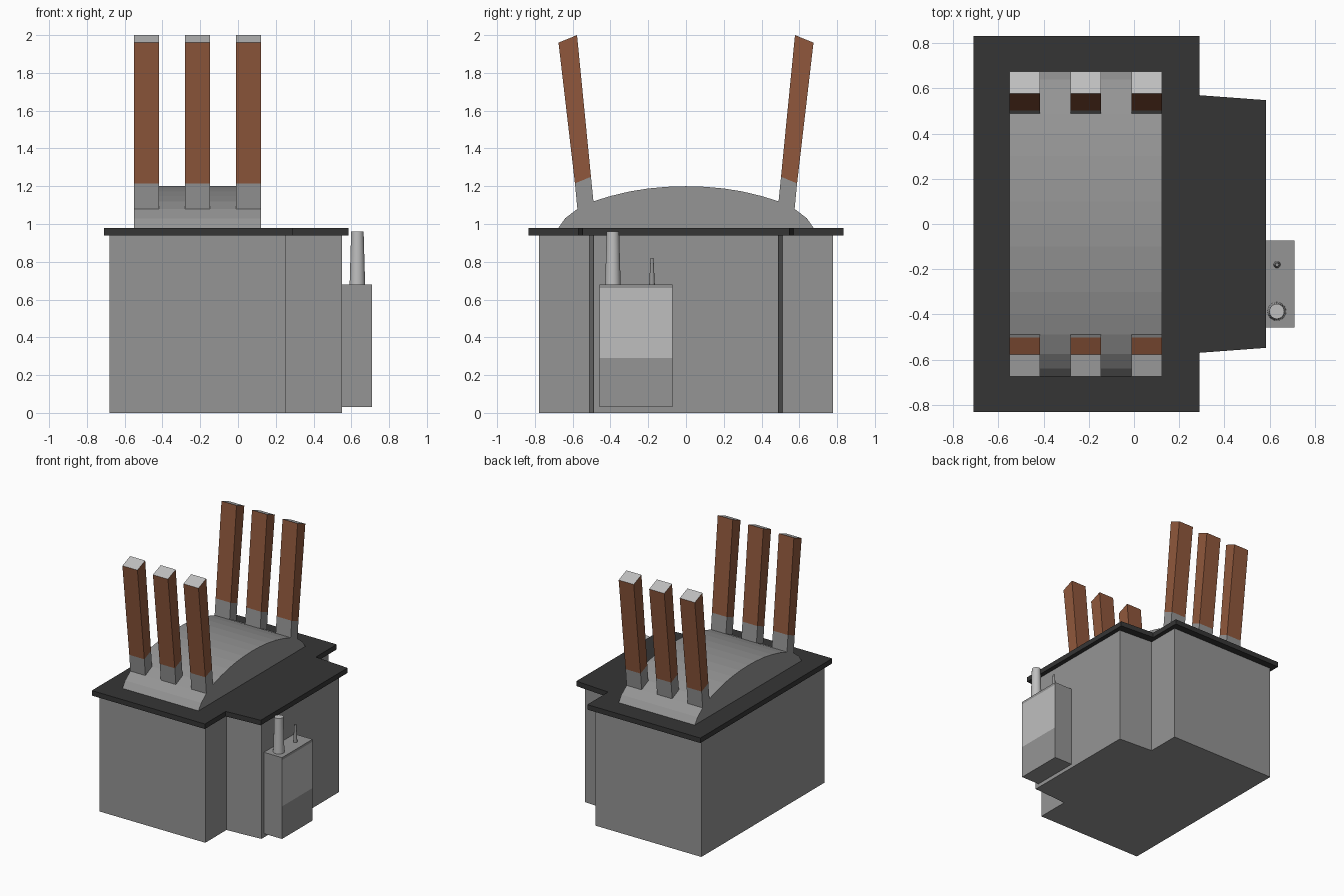
import bpy
import bmesh
from mathutils import Vector

cube = bpy.data.objects.get("Cube")
if cube:
    bpy.data.objects.remove(cube, do_unlink=True)


def make_material(name, rgb):
    mat = bpy.data.materials.new(name)
    mat.use_nodes = True
    mat.diffuse_color = (*rgb, 1)
    mat.node_tree.nodes["Principled BSDF"].inputs["Base Color"].default_value = (*rgb, 1)
    return mat


GREY = make_material("mid grey", (0.3, 0.3, 0.3))
LIGHT = make_material("light grey", (0.52, 0.52, 0.52))
DARK = make_material("charcoal", (0.036, 0.036, 0.036))
BROWN = make_material("brown", (0.28, 0.097, 0.045))


def finish(bm, name, *mats):
    bmesh.ops.recalc_face_normals(bm, faces=bm.faces)
    mesh = bpy.data.meshes.new(name)
    bm.to_mesh(mesh)
    bm.free()
    for mat in mats:
        mesh.materials.append(mat)
    obj = bpy.data.objects.new(name, mesh)
    bpy.context.collection.objects.link(obj)
    return obj


def prism(points, offset):
    """Closed profile of 3D points, extruded by an offset."""
    bm = bmesh.new()
    face = bm.faces.new([bm.verts.new(p) for p in points])
    ext = bmesh.ops.extrude_face_region(bm, geom=[face], use_keep_orig=True)
    moved = [v for v in ext["geom"] if isinstance(v, bmesh.types.BMVert)]
    bmesh.ops.translate(bm, verts=moved, vec=Vector(offset))
    bmesh.ops.recalc_face_normals(bm, faces=bm.faces)
    return bm


def tee_outline(left, step, right, half, inner, outer, z):
    """Plan outline of a block with a tapered bay on its +x side."""
    side = [(left, half), (step, half), (step, inner), (right, outer)]
    return ([(x, y, z) for x, y in side]
            + [(x, -y, z) for x, y in reversed(side)])


# Housing and its overhanging lid
finish(prism(tee_outline(-0.68, 0.255, 0.55, 0.777, 0.51, 0.49, 0), (0, 0, 0.94)),
       "housing", GREY)
finish(prism(tee_outline(-0.71, 0.29, 0.585, 0.833, 0.57, 0.548, 0.94), (0, 0, 0.04)),
       "lid", DARK)

# Arched cover on the lid
half_arch = [(0.675, 0.98), (0.64, 1.03), (0.575, 1.08), (0.49, 1.12), (0.4, 1.148),
             (0.3, 1.172), (0.2, 1.188), (0.1, 1.197)]
arch = half_arch + [(0, 1.2)] + [(-y, z) for y, z in reversed(half_arch)]
finish(prism([(-0.55, y, z) for y, z in arch], (0.673, 0, 0)), "arched_cover", GREY)

# Two rows of three splayed posts: grey foot, brown sleeve, light slanted end
foot = [(0.575, 1.08), (0.49, 1.12), (0.503, 1.25), (0.588, 1.215)]
sleeve = [(0.588, 1.215), (0.503, 1.25), (0.577, 2.0), (0.675, 1.96)]
for side, row in ((-1, "front"), (1, "back")):
    for i, x in enumerate((-0.55, -0.28, -0.01)):
        width = (0.133, 0, 0)
        finish(prism([(x, side * y, z) for y, z in foot], width),
               f"{row}_post_foot_{i + 1}", GREY)
        bm = prism([(x, side * y, z) for y, z in sleeve], width)
        for f in bm.faces:
            if f.normal.z > 0.7:
                f.material_index = 1
        finish(bm, f"{row}_post_sleeve_{i + 1}", BROWN, LIGHT)

# Control box with a light panel across the upper part of its outer face
bm = prism([(0.55, -0.458, 0.03), (0.71, -0.458, 0.03),
            (0.71, -0.072, 0.03), (0.55, -0.072, 0.03)], (0, 0, 0.65))
for z in (0.29, 0.66):
    bmesh.ops.bisect_plane(bm, geom=bm.verts[:] + bm.edges[:] + bm.faces[:],
                           plane_co=(0, 0, z), plane_no=(0, 0, 1))
for f in bm.faces:
    if f.normal.x > 0.9 and 0.29 < f.calc_center_median().z < 0.66:
        f.material_index = 1
finish(bm, "control_box", GREY, LIGHT)


# Tapered stubs standing on the control box
def stub(name, x, y, top, r_low, r_high, mat):
    base = 0.68
    bpy.ops.mesh.primitive_cone_add(vertices=24, radius1=r_low, radius2=r_high,
                                    depth=top - base, location=(x, y, (top + base) / 2))
    obj = bpy.context.object
    obj.name = name
    obj.data.materials.append(mat)
    bpy.ops.object.shade_smooth_by_angle()


stub("large_stub", 0.632, -0.387, 0.96, 0.041, 0.033, LIGHT)
stub("small_stub", 0.633, -0.18, 0.82, 0.015, 0.008, GREY)
